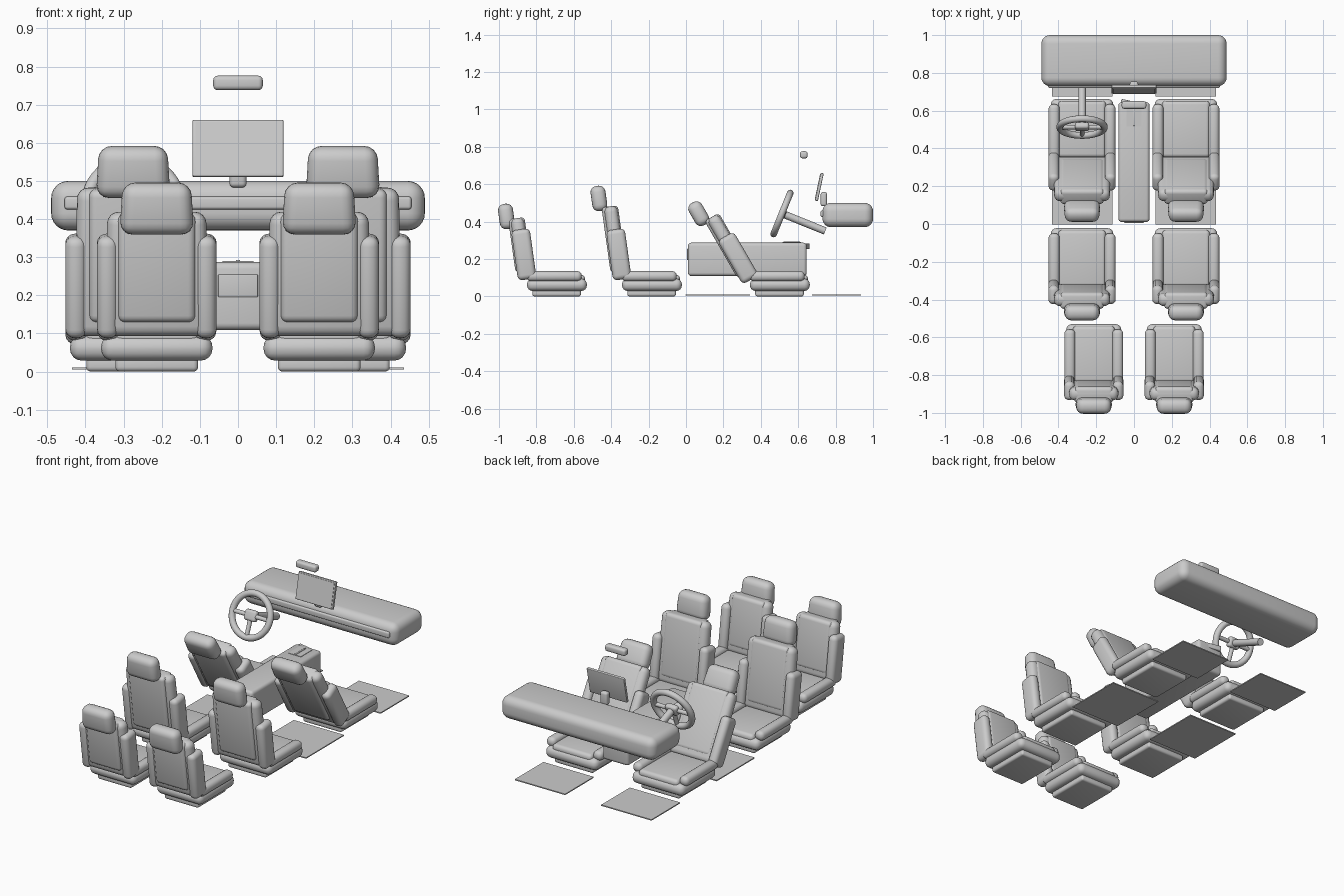
import bpy, bmesh
from math import radians, pi, sin, cos
from mathutils import Matrix, Vector

if "Cube" in bpy.data.objects:
    bpy.data.objects.remove(bpy.data.objects["Cube"])

GREY = bpy.data.materials.new("grey trim")
GREY.diffuse_color = (0.6, 0.6, 0.6, 1)
GREY.use_nodes = True
GREY.node_tree.nodes["Principled BSDF"].inputs["Base Color"].default_value = GREY.diffuse_color


def finish(name, bm, matrix):
    """Turn a bmesh into a smooth shaded object."""
    bm.transform(matrix)
    bmesh.ops.recalc_face_normals(bm, faces=bm.faces)
    me = bpy.data.meshes.new(name)
    bm.to_mesh(me)
    bm.free()
    me.materials.append(GREY)
    ob = bpy.data.objects.new(name, me)
    bpy.context.collection.objects.link(ob)
    bpy.ops.object.select_all(action='DESELECT')
    ob.select_set(True)
    bpy.context.view_layer.objects.active = ob
    bpy.ops.object.shade_smooth_by_angle(angle=radians(35))
    return ob


def box(name, centre, size, r=0.0, frame=Matrix(), taper=1.0, seg=4):
    """Rounded box; taper narrows the top in x."""
    bm = bmesh.new()
    bmesh.ops.create_cube(bm, size=1)
    for v in bm.verts:
        v.co = Vector([c * s for c, s in zip(v.co, size)])
        if v.co.z > 0:
            v.co.x *= taper
    if r:
        bmesh.ops.bevel(bm, geom=bm.edges[:], offset=r, segments=seg,
                        profile=0.5, affect='EDGES', clamp_overlap=True)
    return finish(name, bm, frame @ Matrix.Translation(centre))


def rod(name, a, b, radius, frame=Matrix()):
    """Cylinder between two points."""
    a, b = Vector(a), Vector(b)
    bm = bmesh.new()
    bmesh.ops.create_cone(bm, cap_ends=True, segments=24, radius1=radius,
                          radius2=radius, depth=(b - a).length)
    turn = (b - a).to_track_quat('Z', 'Y').to_matrix().to_4x4()
    return finish(name, bm, frame @ Matrix.Translation((a + b) / 2) @ turn)


def ring(name, major, minor, frame):
    """Torus about the local z axis."""
    bm = bmesh.new()
    n, m = 48, 14
    loops = []
    for i in range(n):
        a = 2 * pi * i / n
        loops.append([bm.verts.new(((major + minor * cos(t)) * cos(a),
                                    (major + minor * cos(t)) * sin(a),
                                    minor * sin(t)))
                      for t in (2 * pi * j / m for j in range(m))])
    for i in range(n):
        p, q = loops[i], loops[(i + 1) % n]
        for j in range(m):
            k = (j + 1) % m
            bm.faces.new((p[j], q[j], q[k], p[k]))
    return finish(name, bm, frame)


def seat(row, x, rear, half, lean, back_top, head_u):
    """Seat with its cushion starting at y = rear, backrest leaning rearward."""
    n = row + "_seat_"
    # cushion stack
    box(n + "foot", (x, rear + .158, .02), (half * 1.38, .26, .04), .012)
    box(n + "base", (x, rear + .16, .062), (half * 1.86, .32, .066), .03)
    box(n + "cushion", (x, rear + .16, .092), (half * 1.42, .30, .046), .02)
    for s in (-1, 1):
        box(n + "cushion_bolster", (x + s * (half - .03), rear + .145, .108),
            (.058, .295, .054), .024)
    # backrest hinged at the rear of the cushion
    f = Matrix.Translation((x, rear + .01, .096)) @ Matrix.Rotation(radians(lean), 4, 'X')
    box(n + "back", (0, -.018, back_top / 2), (half * 1.72, .07, back_top), .03, f, .96)
    box(n + "back_pad", (0, -.022, back_top / 2 + .02),
        (half * 1.3, .088, back_top - .04), .02, f)
    for s in (-1, 1):
        box(n + "back_bolster", (s * (half - .028), -.009, .131), (.056, .10, .27), .025, f)
    box(n + "headrest", (0, -.073, head_u),
        (.195, .08, .136), .034, f @ Matrix.Translation((0, 0, 0)), .92)


# six seats in three rows
for s in (-1, 1):
    seat("front", s * .275, .342, .178, 30, .392, .442)
    seat("middle", s * .275, -.342, .178, 8, .392, .442)
    seat("rear", s * .213, -.85, .157, 8, .328, .345)
    # floor mats
    box("middle_floor_mat", (s * .275, .17, .008), (.32, .345, .006))
    box("front_floor_mat", (s * .275, .805, .008), (.32, .26, .006))

# dashboard with a long trim strip
box("dashboard", (0, .865, .435), (.98, .27, .13), .045, seg=6)
box("dashboard_trim", (0, .731, .442), (.91, .022, .034), .008)

# centre console with rear panel and selector
box("console", (0, .328, .198), (.165, .635, .178), .018)
box("console_rear_panel", (0, .0095, .225), (.104, .008, .06), .003)
box("selector_plate", (0, .565, .287), (.08, .10, .005))
box("selector_lever", (0, .565, .289), (.012, .09, .008), .003)
box("console_front_lip", (0, 0, 0), (.14, .02, .03), .006,
    Matrix.Translation((0, .638, .268)) @ Matrix.Rotation(radians(-12), 4, 'Z'))

# display screen on a short stand
screen = Matrix.Translation((0, .713, .585)) @ Matrix.Rotation(radians(-12), 4, 'X')
box("screen", (0, 0, 0), (.238, .016, .152), .004, screen)
box("screen_glass", (0, -.009, 0), (.222, .003, .138), 0, screen)
box("screen_stand", (0, .737, .52), (.045, .034, .075), .012)

# rear view mirror
box("mirror", (0, .63, .757), (.13, .04, .038), .012)

# steering wheel: local z points at the driver
wheel = Matrix.Translation((-.275, .513, .443)) @ Matrix.Rotation(radians(68), 4, 'X')
ring("steering_rim", .118, .018, wheel)
box("steering_hub", (0, 0, -.002), (.075, .06, .036), .014, wheel)
for end in ((-.112, 0, 0), (.112, 0, 0), (0, -.112, 0)):
    rod("steering_spoke", (0, 0, 0), end, .012, wheel)
rod("steering_column", (0, 0, 0), (0, 0, -.25), .02, wheel)
